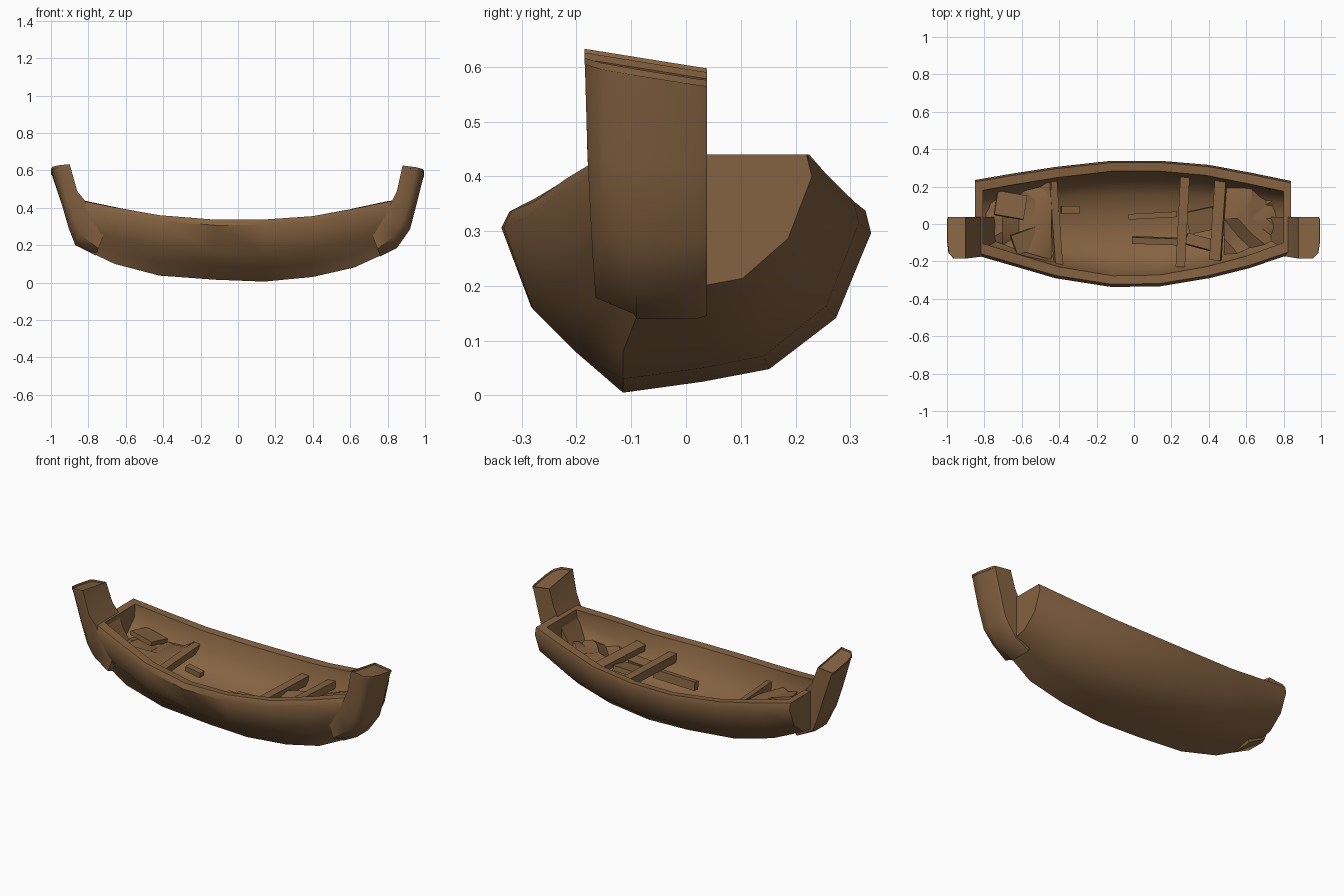
import bpy, bmesh, math, random
from mathutils import Euler, Vector

random.seed(4)
cube = bpy.data.objects.get("Cube")
if cube:
    bpy.data.objects.remove(cube, do_unlink=True)

wood = bpy.data.materials.new("brown wood")
wood.use_nodes = True
colour = (0.235, 0.123, 0.053, 1)
wood.diffuse_color = colour
shader = next(n for n in wood.node_tree.nodes if n.type == 'BSDF_PRINCIPLED')
shader.inputs["Base Color"].default_value = colour
shader.inputs["Roughness"].default_value = 0.9


def finish(name, bm, angle=40):
    bmesh.ops.recalc_face_normals(bm, faces=bm.faces)
    mesh = bpy.data.meshes.new(name)
    bm.to_mesh(mesh)
    bm.free()
    mesh.materials.append(wood)
    obj = bpy.data.objects.new(name, mesh)
    bpy.context.collection.objects.link(obj)
    bpy.ops.object.select_all(action='DESELECT')
    obj.select_set(True)
    bpy.context.view_layer.objects.active = obj
    bpy.ops.object.shade_smooth_by_angle(angle=math.radians(angle))
    return obj


def strip(bm, rows, closed=False):
    """Skin a list of point rows and return their vertices."""
    grid = [[bm.verts.new(p) for p in row] for row in rows]
    for a, b in zip(grid, grid[1:]):
        n = len(a)
        for i in range(n if closed else n - 1):
            j = (i + 1) % n
            bm.faces.new((a[i], a[j], b[j], b[i]))
    return grid


# Hull stations: x, front y, back y, gunwale z, bottom z
stations = [
    (-0.85, -0.165, 0.235, 0.44, 0.19), (-0.66, -0.22, 0.268, 0.402, 0.10),
    (-0.42, -0.29, 0.305, 0.36, 0.037), (-0.12, -0.337, 0.338, 0.336, 0.015),
    (0.14, -0.333, 0.338, 0.337, 0.005), (0.40, -0.29, 0.316, 0.355, 0.03),
    (0.62, -0.235, 0.275, 0.395, 0.08), (0.84, -0.16, 0.23, 0.44, 0.18)]


def outer(x, f, b, top, low):
    h = top - low
    return [(x, f + 0.015, top), (x, f, top - 0.03), (x, f * 0.84, low + h * 0.46),
            (x, f * 0.6, low + h * 0.22), (x, max(-0.115, f * 0.6 + 0.02), low),
            (x, 0.03, low + 0.02), (x, b * 0.45, low + h * 0.13),
            (x, b * 0.81, low + h * 0.41), (x, b, top - 0.04), (x, b - 0.01, top)]


def inner(x, f, b, top, low):
    h = top - low
    x *= 0.95
    return [(x, f + 0.06, top - 0.005), (x, f * 0.72, low + h * 0.68),
            (x, f * 0.45, low + h * 0.4), (x, 0, low + h * 0.33),
            (x, b * 0.45, low + h * 0.4), (x, b * 0.74, low + h * 0.68),
            (x, b - 0.055, top - 0.005)]


# Hull: outside skin, inside skin, rims and end walls
bm = bmesh.new()
out = strip(bm, [outer(*s) for s in stations])
ins = strip(bm, [inner(*s) for s in stations])
for side in (0, -1):
    for k in range(len(stations) - 1):
        bm.faces.new((out[k][side], out[k + 1][side], ins[k + 1][side], ins[k][side]))
for end in (0, -1):
    bm.faces.new(out[end])
    bm.faces.new(ins[end])
    bm.faces.new((out[end][0], out[end][-1], ins[end][-1], ins[end][0]))
finish("hull", bm, 45)


# End posts: rounded sections swept up each end; path is outer x,z and inner x,z
def post(name, side, path):
    bm = bmesh.new()
    rows = []
    for k, (xo, zo, xi, zi) in enumerate(path):
        def at(t, y):
            x, z = xo + (xi - xo) * t, zo + (zi - zo) * t
            if k == len(path) - 1:
                z -= 0.16 * (y + 0.18)
            return (side * x, y, z)
        front = -0.165 - 0.005 * k
        low = max(0, 2 - k) * 0.02
        rows.append([at(1, front), at(0.35, front), at(0.08, front + 0.03 + low),
                     at(0, -0.09), at(0, 0.02), at(0.05, 0.038), at(1, 0.038)])
    grid = strip(bm, rows, True)
    bm.faces.new(grid[0])
    top = bm.faces.new(grid[-1])
    # shallow hollow in the post head
    bmesh.ops.inset_region(bm, faces=[top], thickness=0.012)
    bmesh.ops.translate(bm, verts=top.verts, vec=(0, 0, -0.012))
    finish(name, bm, 50)


post("left_post", 1, [(0.76, 0.14, 0.72, 0.25), (0.85, 0.185, 0.79, 0.36),
                      (0.92, 0.285, 0.82, 0.43), (0.955, 0.42, 0.85, 0.49),
                      (0.995, 0.61, 0.88, 0.625)])
post("right_post", -1, [(0.76, 0.145, 0.72, 0.25), (0.87, 0.2, 0.79, 0.36),
                        (0.905, 0.29, 0.82, 0.44), (0.94, 0.41, 0.86, 0.49),
                        (1.0, 0.622, 0.90, 0.632)])


# Crumpled decking at each end
def deck(name, x0, x1, z):
    bm = bmesh.new()
    rows = []
    for i in range(5):
        x = x0 + (x1 - x0) * i / 4
        half = 0.235 - 0.12 * max(0, abs(x) - 0.4) / 0.4
        rows.append([(x, 0.03 + half * (j - 2) / 2,
                      z + 0.08 * (abs(x) - 0.4) + random.uniform(-0.035, 0.035))
                     for j in range(5)])
    strip(bm, rows)
    bmesh.ops.triangulate(bm, faces=bm.faces)
    finish(name, bm, 30)


deck("right_deck", -0.79, -0.44, 0.26)
deck("left_deck", 0.48, 0.78, 0.25)


# Thwarts and loose planks
def plank(name, loc, size, rot=(0, 0, 0)):
    bm = bmesh.new()
    bmesh.ops.create_cube(bm, size=1)
    turn = Euler([math.radians(a) for a in rot]).to_matrix()
    for v in bm.verts:
        v.co = turn @ Vector([c * s for c, s in zip(v.co, size)]) + Vector(loc)
    finish(name, bm)


plank("right_thwart", (-0.42, 0.0, 0.26), (0.04, 0.46, 0.05), (0, 12, 4))
plank("middle_thwart", (0.26, 0.01, 0.25), (0.05, 0.48, 0.05), (0, 0, -3))
plank("left_thwart", (0.45, 0.02, 0.28), (0.06, 0.43, 0.04), (0, -10, -4))
plank("front_bench", (0.13, -0.09, 0.2), (0.28, 0.035, 0.05), (8, 0, -2))
plank("bottom_board", (0.1, 0.045, 0.15), (0.26, 0.03, 0.04), (0, 0, 3))
plank("back_brace", (0.36, 0.02, 0.24), (0.15, 0.12, 0.03), (10, -8, 12))
plank("loose_plank", (0.36, -0.1, 0.23), (0.17, 0.06, 0.03), (-12, 6, -15))
plank("small_plank", (-0.34, 0.075, 0.2), (0.1, 0.04, 0.03), (0, 10, 0))
plank("leaning_board", (-0.55, -0.08, 0.28), (0.2, 0.11, 0.025), (8, 10, 20))
plank("end_board", (-0.66, 0.1, 0.31), (0.16, 0.13, 0.025), (-10, 6, -10))
